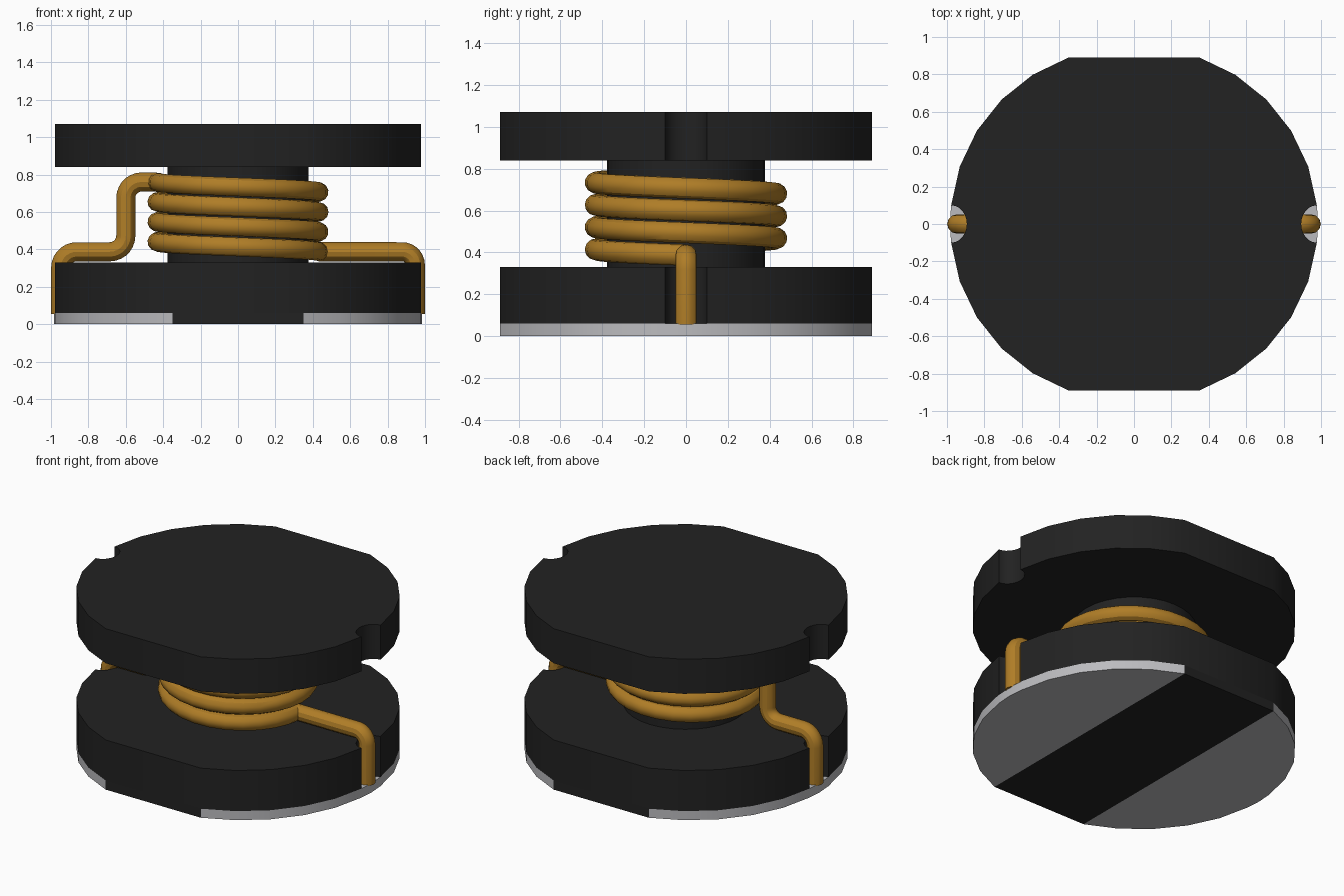
import bpy, bmesh, math
from mathutils import Vector

if "Cube" in bpy.data.objects:
    bpy.data.objects.remove(bpy.data.objects["Cube"])


def material(name, rgb):
    m = bpy.data.materials.new(name)
    m.diffuse_color = (*rgb, 1)
    m.use_nodes = True
    m.node_tree.nodes["Principled BSDF"].inputs["Base Color"].default_value = m.diffuse_color
    return m


FERRITE = material("black ferrite", (0.016, 0.016, 0.016))
COPPER = material("copper wire", (0.43, 0.205, 0.02))
TIN = material("tin plating", (0.50, 0.50, 0.52))

FLAT_X, FLAT_Y = 0.35, 0.89      # corner where the rim meets the straight cut
WIRE_R = 0.051


def finish(name, mesh, mat):
    ob = bpy.data.objects.new(name, mesh)
    bpy.context.collection.objects.link(ob)
    mesh.materials.clear()
    mesh.materials.append(mat)
    bpy.ops.object.select_all(action='DESELECT')
    ob.select_set(True)
    bpy.context.view_layer.objects.active = ob
    bpy.ops.object.shade_smooth_by_angle(angle=math.radians(30))
    return ob


def prism(name, outline, z0, z1, mat):
    bm = bmesh.new()
    face = bm.faces.new([bm.verts.new((x, y, z0)) for x, y in outline])
    top = bmesh.ops.extrude_face_region(bm, geom=[face])["geom"]
    bmesh.ops.translate(bm, vec=(0, 0, z1 - z0),
                        verts=[v for v in top if isinstance(v, bmesh.types.BMVert)])
    bmesh.ops.recalc_face_normals(bm, faces=bm.faces)
    mesh = bpy.data.meshes.new(name)
    bm.to_mesh(mesh)
    bm.free()
    return finish(name, mesh, mat)


def rim(notched):
    """Right half of the rim, from front flat corner to back flat corner."""
    cx, r = 0.041, 0.942
    a0, a1 = math.asin(0.1 / r), math.atan2(FLAT_Y, FLAT_X - cx)
    arc = [(cx + r * math.cos(a), r * math.sin(a))
           for a in (a0 + (a1 - a0) * i / 5 for i in range(6))]
    arc[-1] = (FLAT_X, FLAT_Y)
    front = [(x, -y) for x, y in reversed(arc)]
    if notched:
        mid = [(arc[0][0] + 0.1 * math.cos(a) * 0.84, 0.1 * math.sin(a))
               for a in (math.radians(-90 - 180 * i / 12) for i in range(1, 12))]
    else:
        mid = [(0.985, 0)]
    return front + mid + arc


def tube(name, points):
    cu = bpy.data.curves.new(name, 'CURVE')
    cu.dimensions = '3D'
    cu.bevel_depth = WIRE_R
    cu.bevel_resolution = 4
    cu.use_fill_caps = True
    sp = cu.splines.new('POLY')
    sp.points.add(len(points) - 1)
    for p, co in zip(sp.points, points):
        p.co = (*co, 1)
    tmp = bpy.data.objects.new(name + " path", cu)
    bpy.context.collection.objects.link(tmp)
    bpy.context.view_layer.update()
    dg = bpy.context.evaluated_depsgraph_get()
    mesh = bpy.data.meshes.new_from_object(tmp.evaluated_get(dg))
    bpy.data.objects.remove(tmp)
    return finish(name, mesh, COPPER)


def rounded(corners, r, steps=7):
    """Replace right-angle corners of a path with arcs."""
    pts = [Vector(c) for c in corners]
    out = [pts[0]]
    for a, b, c in zip(pts, pts[1:], pts[2:]):
        u, v = (a - b).normalized(), (c - b).normalized()
        centre = b + (u + v) * r
        for i in range(steps + 1):
            t = math.pi / 2 * i / steps
            out.append(centre - v * r * math.cos(t) - u * r * math.sin(t))
    return out + [pts[-1]]


def mirror_x(outline):
    return [(-x, -y) for x, y in outline]


# ferrite drum: two notched flanges, the centre strip below and the core
notched = rim(True)
flange = notched + mirror_x(notched)
prism("lower_flange", flange, 0.06, 0.33, FERRITE)
prism("upper_flange", flange, 0.84, 1.07, FERRITE)
prism("bottom_strip", [(-FLAT_X, -FLAT_Y), (FLAT_X, -FLAT_Y),
                       (FLAT_X, FLAT_Y), (-FLAT_X, FLAT_Y)], 0, 0.06, FERRITE)
prism("core", [(0.377 * math.cos(math.tau * i / 32), 0.377 * math.sin(math.tau * i / 32))
               for i in range(32)], 0.32, 0.85, FERRITE)

# solder pads under both sides
pad = rim(False)
prism("right_pad", pad, 0, 0.06, TIN)
prism("left_pad", mirror_x(pad), 0, 0.06, TIN)

# winding: 3.5 turns from the right lead up to the left lead
COIL_R, LOW, HIGH, TURNS, STEPS = 0.433, 0.387, 0.76, 3.5, 28
n = int(TURNS * STEPS)
tube("coil", [(COIL_R * math.cos(math.tau * i / STEPS),
               -COIL_R * math.sin(math.tau * i / STEPS),
               LOW + (HIGH - LOW) * i / n) for i in range(n + 1)])

# leads running down through the notches to the pads
END = 0.948
tube("right_lead", rounded([(COIL_R, 0, LOW), (END, 0, LOW), (END, 0, 0.055)], 0.07))
tube("left_lead", rounded([(-COIL_R, 0, HIGH), (-0.6, 0, HIGH), (-0.6, 0, LOW),
                           (-END, 0, LOW), (-END, 0, 0.055)], 0.085))
